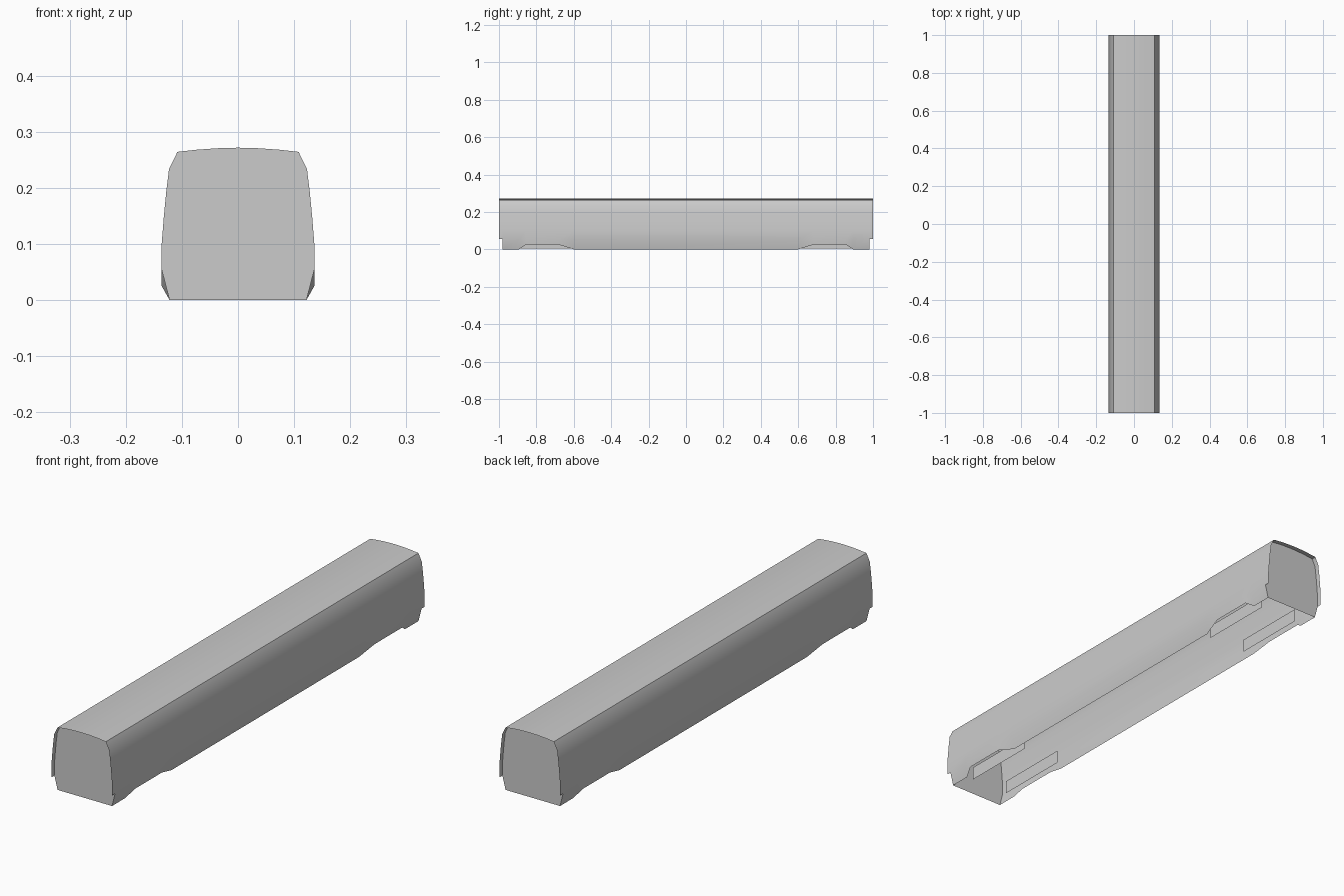
import bpy, bmesh

if "Cube" in bpy.data.objects:
    bpy.data.objects.remove(bpy.data.objects["Cube"])

# Half cross-section from skirt line up to the roof centre (x, z)
HALF = [(0.136, 0.054), (0.136, 0.10), (0.1325, 0.145), (0.128, 0.192), (0.123, 0.233),
        (0.108, 0.264), (0.072, 0.268), (0.036, 0.2705), (0, 0.2715)]
SECTION = HALF + [(-x, z) for x, z in reversed(HALF[:-1])]
SKIRT_X = 0.122

# Lengthwise stations with the lower skirt edge (y, x, z); raised over the bogies
HALF_SKIRT = [(0.60, SKIRT_X, 0), (0.68, 0.136, 0.025), (0.856, 0.136, 0.025),
              (0.893, SKIRT_X, 0), (0.98, SKIRT_X, 0)]
SKIRT = [(-y, x, z) for y, x, z in reversed(HALF_SKIRT)] + HALF_SKIRT
END_Y = 0.98


def make_object(name, bm):
    mesh = bpy.data.meshes.new(name)
    bm.to_mesh(mesh)
    bm.free()
    obj = bpy.data.objects.new(name, mesh)
    bpy.context.collection.objects.link(obj)
    return obj


def bridge(bm, a, b):
    for i in range(len(a) - 1):
        bm.faces.new((a[i], a[i + 1], b[i + 1], b[i]))


# Body shell: walls and roof, with the skirt below stopping short of the ends
bm = bmesh.new()
rings = []
for y in [-1] + [s[0] for s in SKIRT] + [1]:
    rings.append([bm.verts.new((x, y, z)) for x, z in SECTION])
for a, b in zip(rings, rings[1:]):
    bridge(bm, a, b)
for side in (1, -1):
    lower = [bm.verts.new((side * x, y, z)) for y, x, z in SKIRT]
    upper = [r[0 if side == 1 else -1] for r in rings[1:-1]]
    bridge(bm, lower, upper)
bmesh.ops.recalc_face_normals(bm, faces=bm.faces)
# Make sure the roof points upward on the open shell
roof = max(bm.faces, key=lambda f: f.calc_center_median().z)
if roof.normal.z < 0:
    bmesh.ops.reverse_faces(bm, faces=bm.faces)
shell = make_object("body_shell", bm)
bpy.context.view_layer.objects.active = shell
shell.select_set(True)
bpy.ops.object.shade_smooth_by_angle(angle=0.36)
shell.select_set(False)

# End walls, set in slightly from the shell rim
for name, s in (("front_end_wall", -1), ("back_end_wall", 1)):
    bm = bmesh.new()
    outline = [(SKIRT_X, 0)] + SECTION + [(-SKIRT_X, 0)]
    face = bm.faces.new([bm.verts.new((x, s * END_Y, z)) for x, z in outline])
    face.normal_update()
    if face.normal.y * s < 0:
        face.normal_flip()
    make_object(name, bm)

# Bogie side plates, visible through the skirt cut-outs
for end, s in (("front", -1), ("back", 1)):
    for side, x in (("left", -0.086), ("right", 0.086)):
        bm = bmesh.new()
        face = bm.faces.new([bm.verts.new((x, s * y, z)) for y, z in
                             ((0.58, 0.005), (0.90, 0.005), (0.90, 0.06), (0.58, 0.06))])
        face.normal_update()
        if face.normal.x * x < 0:
            face.normal_flip()
        make_object(f"{end}_{side}_bogie_plate", bm)
